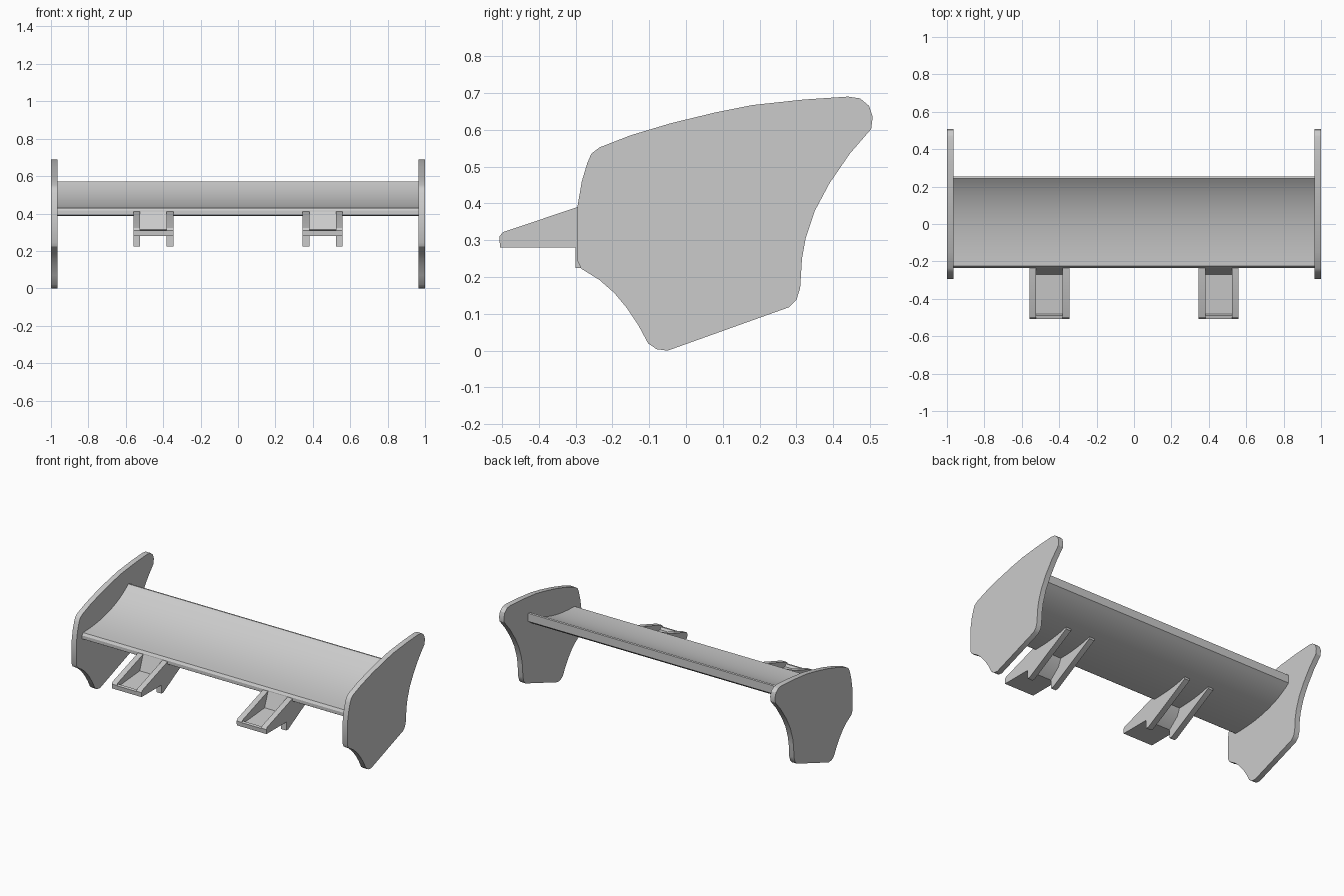
import bpy
import bmesh
import math

cube = bpy.data.objects.get("Cube")
if cube:
    bpy.data.objects.remove(cube, do_unlink=True)

# Single light grey material
grey = bpy.data.materials.new("light grey")
grey.use_nodes = True
colour = (0.6, 0.6, 0.6, 1)
grey.diffuse_color = colour
grey.node_tree.nodes["Principled BSDF"].inputs["Base Color"].default_value = colour


def extrude(name, profile, x0, x1):
    """Sweep a closed (y, z) profile along x."""
    bm = bmesh.new()
    face = bm.faces.new([bm.verts.new((x0, y, z)) for y, z in profile])
    result = bmesh.ops.extrude_face_region(bm, geom=[face])
    verts = [v for v in result["geom"] if isinstance(v, bmesh.types.BMVert)]
    bmesh.ops.translate(bm, verts=verts, vec=(x1 - x0, 0, 0))
    bmesh.ops.recalc_face_normals(bm, faces=bm.faces)
    mesh = bpy.data.meshes.new(name)
    bm.to_mesh(mesh)
    bm.free()
    mesh.materials.append(grey)
    obj = bpy.data.objects.new(name, mesh)
    bpy.context.collection.objects.link(obj)
    bpy.ops.object.select_all(action="DESELECT")
    obj.select_set(True)
    bpy.context.view_layer.objects.active = obj
    bpy.ops.object.shade_smooth_by_angle(angle=math.radians(30))
    return obj


def bezier(a, b, c, steps=16):
    """Points along a quadratic curve."""
    points = []
    for i in range(steps + 1):
        t = i / steps
        u = 1 - t
        points.append(tuple(u * u * p + 2 * u * t * q + t * t * r
                            for p, q, r in zip(a, b, c)))
    return points


# Main wing: concave top, upright trailing face, blunt nose
wing_top = bezier((-0.225, 0.43), (0.08, 0.435), (0.243, 0.57))
wing_under = bezier((0.255, 0.515), (0.09, 0.385), (-0.225, 0.387))
wing = wing_top + [(0.255, 0.568)] + wing_under + [(-0.235, 0.393), (-0.235, 0.415)]
extrude("main_wing", wing, -0.97, 0.97)

# End plate outline, clockwise from the lowest corner
plate = [(-0.05, 0), (-0.08, 0.004), (-0.103, 0.02), (-0.13, 0.07), (-0.16, 0.115),
         (-0.195, 0.157), (-0.235, 0.192), (-0.285, 0.223), (-0.295, 0.245),
         (-0.295, 0.39), (-0.283, 0.46), (-0.268, 0.51), (-0.257, 0.535),
         (-0.235, 0.552), (-0.15, 0.585), (-0.04, 0.618), (0.08, 0.647),
         (0.18, 0.667), (0.32, 0.682), (0.44, 0.69), (0.473, 0.685),
         (0.497, 0.665), (0.507, 0.635), (0.503, 0.602), (0.445, 0.535),
         (0.39, 0.455), (0.35, 0.38), (0.325, 0.305), (0.315, 0.25),
         (0.31, 0.17), (0.3, 0.138), (0.28, 0.118)]

# Bracket parts: side arm with rear fin, and the tray between the arms
arm = [(-0.505, 0.28), (-0.507, 0.31), (-0.497, 0.322), (-0.235, 0.41),
       (-0.05, 0.41), (0.05, 0.43), (0.05, 0.405), (-0.28, 0.225),
       (-0.3, 0.225), (-0.3, 0.28)]
tray = [(-0.505, 0.28), (-0.507, 0.308), (-0.49, 0.312), (-0.48, 0.298),
        (-0.27, 0.315), (-0.235, 0.41), (-0.2, 0.41), (-0.23, 0.34), (-0.3, 0.28)]

for side, s in (("left", 1), ("right", -1)):
    extrude(side + "_end_plate", plate, s * 0.965, s * 1.0)
    extrude(side + "_bracket_inner_arm", arm, s * 0.345, s * 0.382)
    extrude(side + "_bracket_outer_arm", arm, s * 0.523, s * 0.56)
    extrude(side + "_bracket_tray", tray, s * 0.38, s * 0.525)
